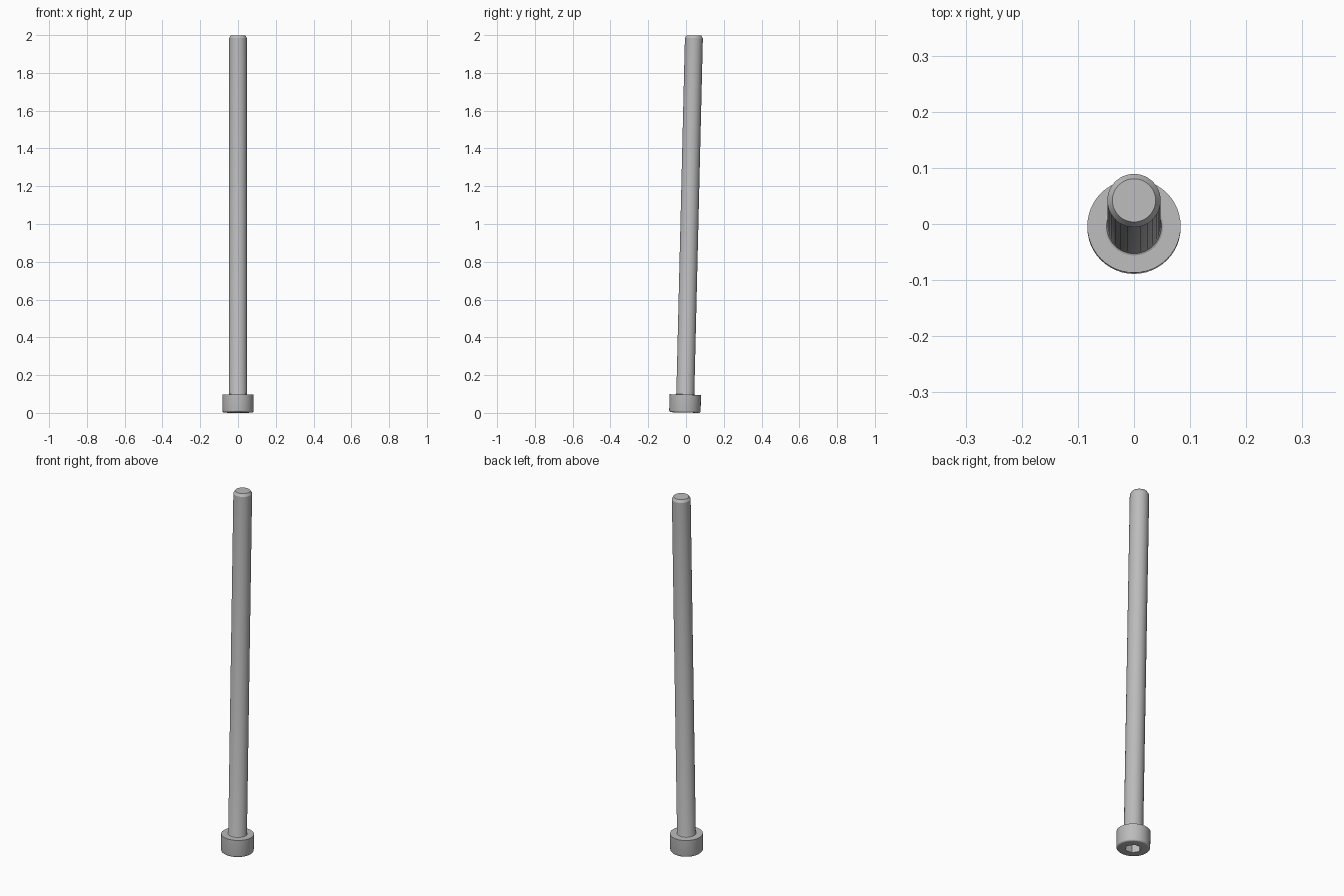
import bpy
import bmesh
from math import sin, cos, pi, radians
from mathutils import Matrix

if "Cube" in bpy.data.objects:
    bpy.data.objects.remove(bpy.data.objects["Cube"])

U = 1.997 / 84          # one unit of the screw's nominal size
TILT = radians(1.38)    # the screw leans towards the back
PLACE = Matrix.Translation((0, -0.006, 0.0018)) @ Matrix.Rotation(-TILT, 4, 'X')

steel = bpy.data.materials.new("grey steel")
steel.use_nodes = True
grey = (0.5, 0.5, 0.5, 1)
steel.diffuse_color = grey
steel.node_tree.nodes["Principled BSDF"].inputs["Base Color"].default_value = grey


def lathe(name, profile, sides, turn=0.0):
    """Closed solid from (radius, height) pairs, listed bottom to top."""
    bm = bmesh.new()
    rings = []
    for r, z in profile:
        angles = [turn + 2 * pi * i / sides for i in range(sides)]
        rings.append([bm.verts.new((r * U * cos(a), r * U * sin(a), z * U)) for a in angles])
    for low, high in zip(rings, rings[1:]):
        for i in range(sides):
            j = (i + 1) % sides
            bm.faces.new((low[i], low[j], high[j], high[i]))
    bm.faces.new(rings[0][::-1])
    bm.faces.new(rings[-1])
    mesh = bpy.data.meshes.new(name)
    bm.to_mesh(mesh)
    bm.free()
    mesh.materials.append(steel)
    obj = bpy.data.objects.new(name, mesh)
    bpy.context.collection.objects.link(obj)
    return obj


def activate(obj):
    bpy.ops.object.select_all(action='DESELECT')
    obj.select_set(True)
    bpy.context.view_layer.objects.active = obj


# Head with a rounded lower rim
rim = [(3.1 + 0.4 * sin(a), 0.4 - 0.4 * cos(a)) for a in (i * pi / 8 for i in range(5))]
head = lathe("head", rim + [(3.5, 4)], 48)

# Hexagonal key socket cut into the underside
socket = lathe("socket_cutter", [(1.732, -1), (1.732, 2)], 6)
socket.hide_render = True
cut = head.modifiers.new("socket", 'BOOLEAN')
cut.operation = 'DIFFERENCE'
cut.solver = 'EXACT'
cut.object = socket
activate(head)
bpy.ops.object.modifier_apply(modifier=cut.name)
bpy.data.objects.remove(socket)

# Shaft with a small fillet at the head and a chamfered tip
shaft = lathe("shaft", [(2.2, 3.95), (2.2, 4), (2.06, 4.06), (2, 4.2),
                        (2, 83.4), (1.62, 84)], 48)

for part in (head, shaft):
    part.data.transform(PLACE)
    activate(part)
    bpy.ops.object.shade_smooth_by_angle(angle=radians(25))
